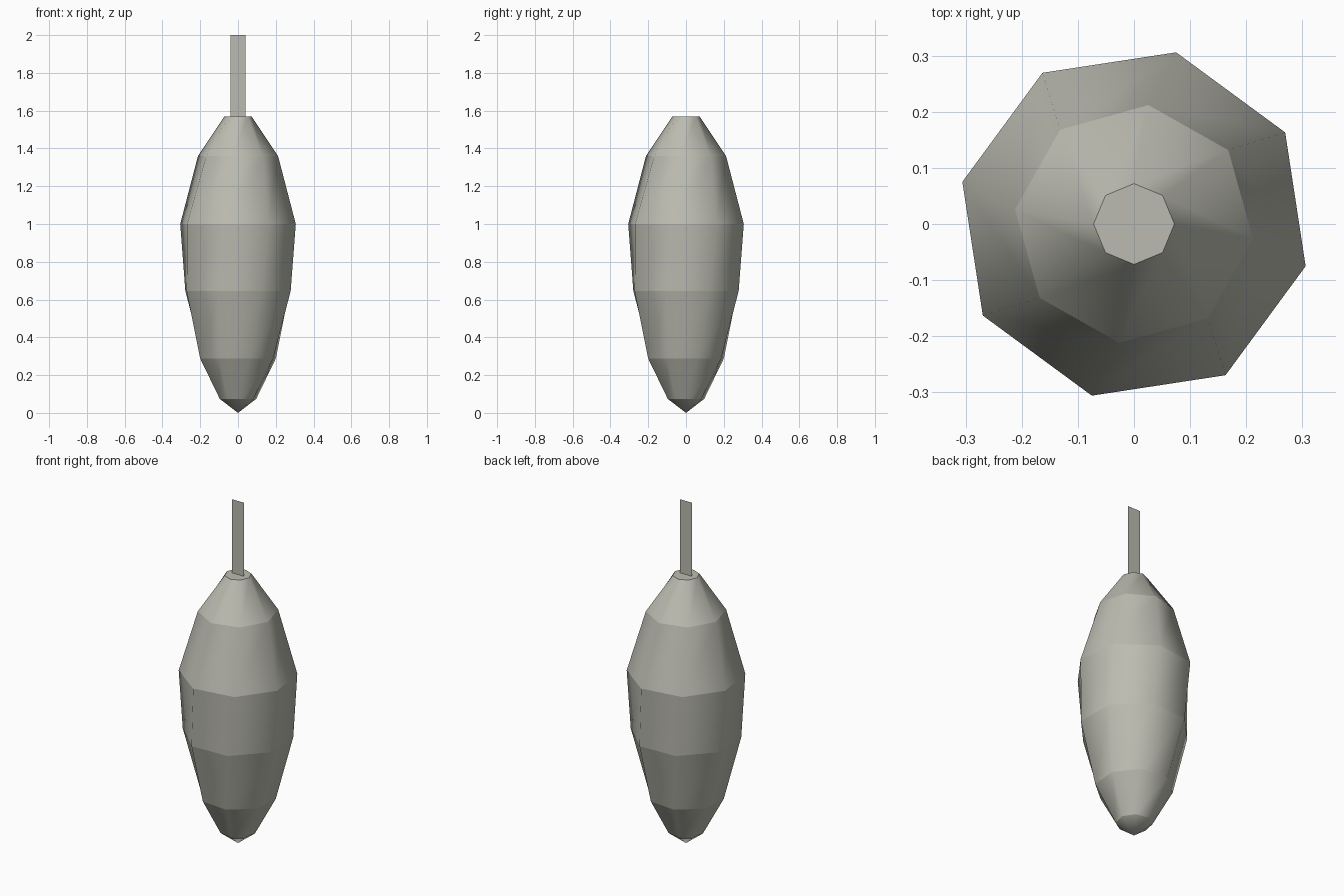
import bpy, bmesh
from math import cos, sin, radians, tau

cube = bpy.data.objects.get("Cube")
if cube:
    bpy.data.objects.remove(cube)

# One warm grey for everything
grey = bpy.data.materials.new("warm_grey")
grey.use_nodes = True
colour = (0.50, 0.50, 0.44, 1)
grey.diffuse_color = colour
grey.node_tree.nodes["Principled BSDF"].inputs["Base Color"].default_value = colour


def finish(bm, name):
    mesh = bpy.data.meshes.new(name)
    bm.to_mesh(mesh)
    bm.free()
    mesh.materials.append(grey)
    obj = bpy.data.objects.new(name, mesh)
    bpy.context.collection.objects.link(obj)
    return obj


# Body: octagonal rings, each twisted a little against the one above
SIDES = 8
TWIST = radians(-6.9)
profile = [(0.072, 1.57), (0.2135, 1.36), (0.315, 1.0),
           (0.298, 0.645), (0.21, 0.288), (0.098, 0.074)]

bm = bmesh.new()
rings = []
for level, (radius, z) in enumerate(profile):
    angles = [level * TWIST + tau * i / SIDES for i in range(SIDES)]
    rings.append([bm.verts.new((radius * cos(a), radius * sin(a), z)) for a in angles])

for upper, lower in zip(rings, rings[1:]):
    for i in range(SIDES):
        j = (i + 1) % SIDES
        face = bm.faces.new((lower[i], lower[j], upper[j], upper[i]))
        face.smooth = True

# Flat top cap and pointed lower tip
bm.faces.new(rings[0])
tip = bm.verts.new((0, 0, 0))
for i in range(SIDES):
    face = bm.faces.new((tip, rings[-1][(i + 1) % SIDES], rings[-1][i]))
    face.smooth = True

# Bands are smooth around but break sharply at every ring
for edge in bm.edges:
    if abs(edge.verts[0].co.z - edge.verts[1].co.z) < 0.001:
        edge.smooth = False
finish(bm, "twisted_body")

# Thin flat hanging strip on top
bm = bmesh.new()
corners = [(-0.04, 1.57), (0.04, 1.57), (0.04, 2.0), (-0.04, 2.0)]
bm.faces.new([bm.verts.new((x, 0, z)) for x, z in corners])
finish(bm, "hanging_strip")
